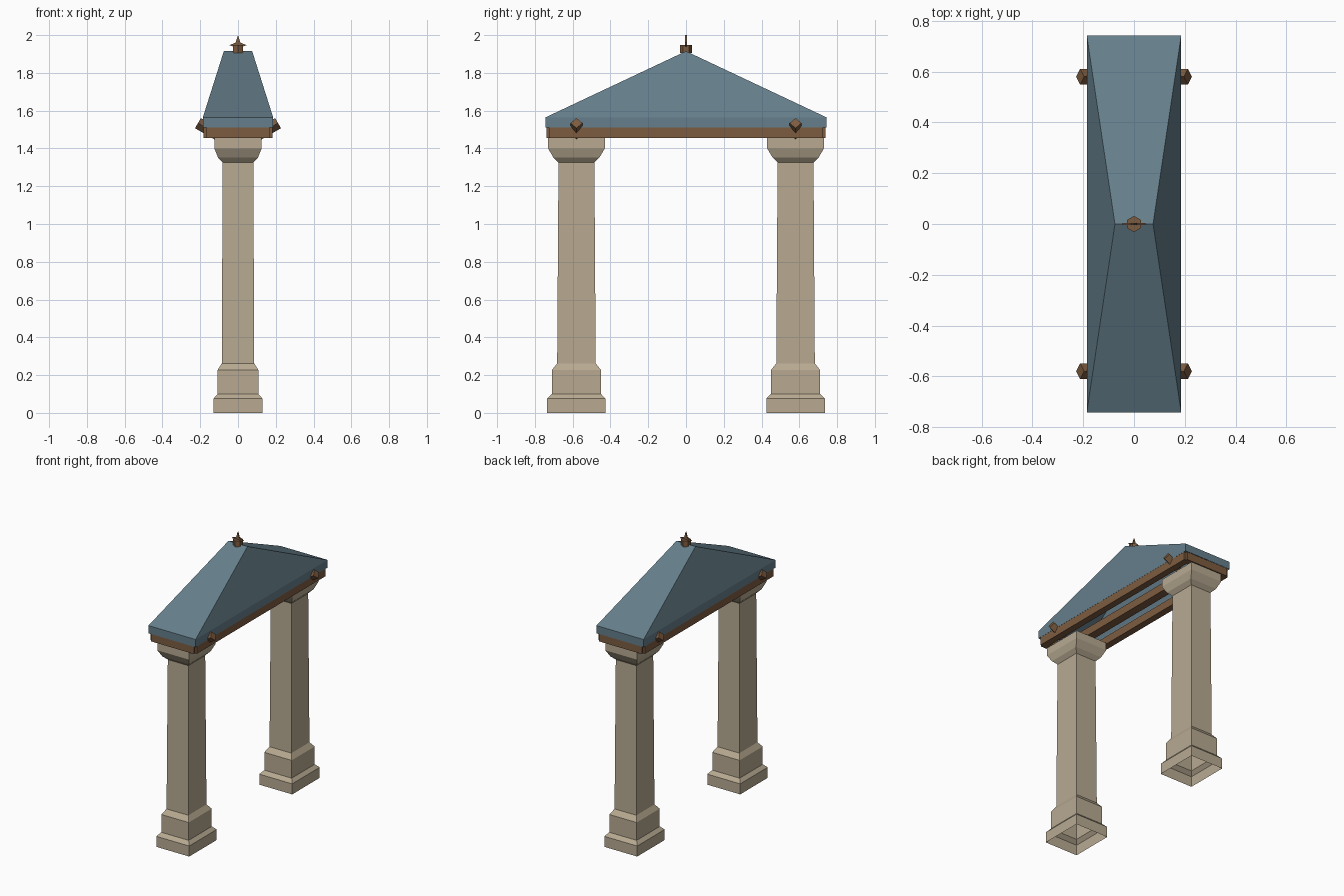
import bpy, bmesh, math
from mathutils import Matrix, Vector

if "Cube" in bpy.data.objects:
    bpy.data.objects.remove(bpy.data.objects["Cube"])


def material(name, rgb):
    m = bpy.data.materials.new(name)
    m.diffuse_color = (*rgb, 1)
    m.use_nodes = True
    m.node_tree.nodes["Principled BSDF"].inputs["Base Color"].default_value = m.diffuse_color
    return m


STONE = material("sandstone", (0.479, 0.402, 0.287))
ROOF = material("slate_blue", (0.130, 0.210, 0.258))
WOOD = material("brown_wood", (0.205, 0.107, 0.051))


def finish(name, bm, mat):
    bmesh.ops.recalc_face_normals(bm, faces=bm.faces[:])
    me = bpy.data.meshes.new(name)
    bm.to_mesh(me)
    bm.free()
    me.materials.append(mat)
    ob = bpy.data.objects.new(name, me)
    bpy.context.collection.objects.link(ob)
    return ob


def loft(name, sections, mat, centre_y=0, cap_top=True):
    """Stack of rectangles (half x, half y, z), open underneath."""
    bm = bmesh.new()
    rings = [[bm.verts.new((sx * hx, centre_y + sy * hy, z))
              for sx, sy in ((-1, -1), (1, -1), (1, 1), (-1, 1))]
             for hx, hy, z in sections]
    for a, b in zip(rings, rings[1:]):
        for i in range(4):
            j = (i + 1) % 4
            bm.faces.new((a[i], a[j], b[j], b[i]))
    if cap_top:
        bm.faces.new(rings[-1])
    return finish(name, bm, mat)


def prism(name, points, depth, mat, matrix):
    """Outline in local xy, extruded along local z, then placed."""
    bm = bmesh.new()
    face = bm.faces.new([bm.verts.new((x, y, 0)) for x, y in points])
    out = bmesh.ops.extrude_face_region(bm, geom=[face])
    verts = [v for v in out["geom"] if isinstance(v, bmesh.types.BMVert)]
    bmesh.ops.translate(bm, verts=verts, vec=(0, 0, depth))
    bm.transform(matrix)
    return finish(name, bm, mat)


def beam(name, x0, x1, y0, y1, z0, z1):
    return prism(name, [(x0, y0), (x1, y0), (x1, y1), (x0, y1)], z1 - z0,
                 WOOD, Matrix.Translation((0, 0, z0)))


# Columns: plinth, tapered shaft and flared capital
COLUMN = [(0.130, 0.155, 0), (0.130, 0.155, 0.075), (0.108, 0.130, 0.10),
          (0.108, 0.130, 0.227), (0.086, 0.102, 0.262), (0.081, 0.095, 1.325),
          (0.106, 0.122, 1.352), (0.125, 0.150, 1.40), (0.125, 0.150, 1.455)]
for side, y in (("front", -0.58), ("back", 0.58)):
    loft(side + "_column", COLUMN, STONE, y)

# Roof shell: short eave wall and slopes up to a narrow cross ridge
bm = bmesh.new()
low, high = [[bm.verts.new((sx * 0.186, sy * 0.743, z))
              for sx, sy in ((-1, -1), (1, -1), (1, 1), (-1, 1))]
             for z in (1.51, 1.565)]
left, right = [bm.verts.new((x, 0, 1.915)) for x in (-0.075, 0.075)]
for i in range(4):
    j = (i + 1) % 4
    bm.faces.new((low[i], low[j], high[j], high[i]))
bm.faces.new((high[0], high[1], right, left))
bm.faces.new((high[2], high[3], left, right))
bm.faces.new((high[1], high[2], right))
bm.faces.new((high[3], high[0], left))
finish("roof", bm, ROOF)

# Timber frame under the eaves
for s, side in ((-1, "left"), (1, "right")):
    xs = sorted((s * 0.135, s * 0.183))
    beam(side + "_eave_beam", *xs, -0.725, 0.725, 1.455, 1.512)
for s, side in ((-1, "front"), (1, "back")):
    ys = sorted((s * 0.69, s * 0.738))
    beam(side + "_eave_beam", -0.168, 0.168, *ys, 1.455, 1.512)
beam("centre_beam", -0.03, 0.03, -0.70, 0.70, 1.455, 1.512)

# Tilted square pegs, turned on edge, driven through the eaves
R = 0.031
DIAMOND = [(R, 0), (0, R), (-R, 0), (0, -R)]
for sx, side in ((-1, "left"), (1, "right")):
    for y, end in ((-0.58, "front"), (0.58, "back")):
        inward = Vector((-sx * math.cos(math.radians(30)), 0, -0.5))
        turn = inward.to_track_quat('Z', 'Y').to_matrix().to_4x4()
        prism(f"{side}_{end}_peg", DIAMOND, 0.118, WOOD,
              Matrix.Translation((sx * 0.212, y, 1.534)) @ turn)

# Finial: six-sided socket holding a flat pointed star
hexagon = [(0.032 * math.sin(i * math.pi / 3), 0.032 * math.cos(i * math.pi / 3))
           for i in range(6)]
prism("finial_socket", hexagon, 0.042, WOOD, Matrix.Translation((0, 0, 1.905)))
star = []
for i in range(8):
    r = 0.018 if i % 2 else (0.053 if i % 4 == 0 else 0.046)
    a = i * math.pi / 4
    star.append((r * math.sin(a), r * math.cos(a)))
prism("finial_star", star, 0.008, WOOD,
      Matrix.Translation((0, 0.004, 1.947)) @ Matrix.Rotation(math.pi / 2, 4, 'X'))
